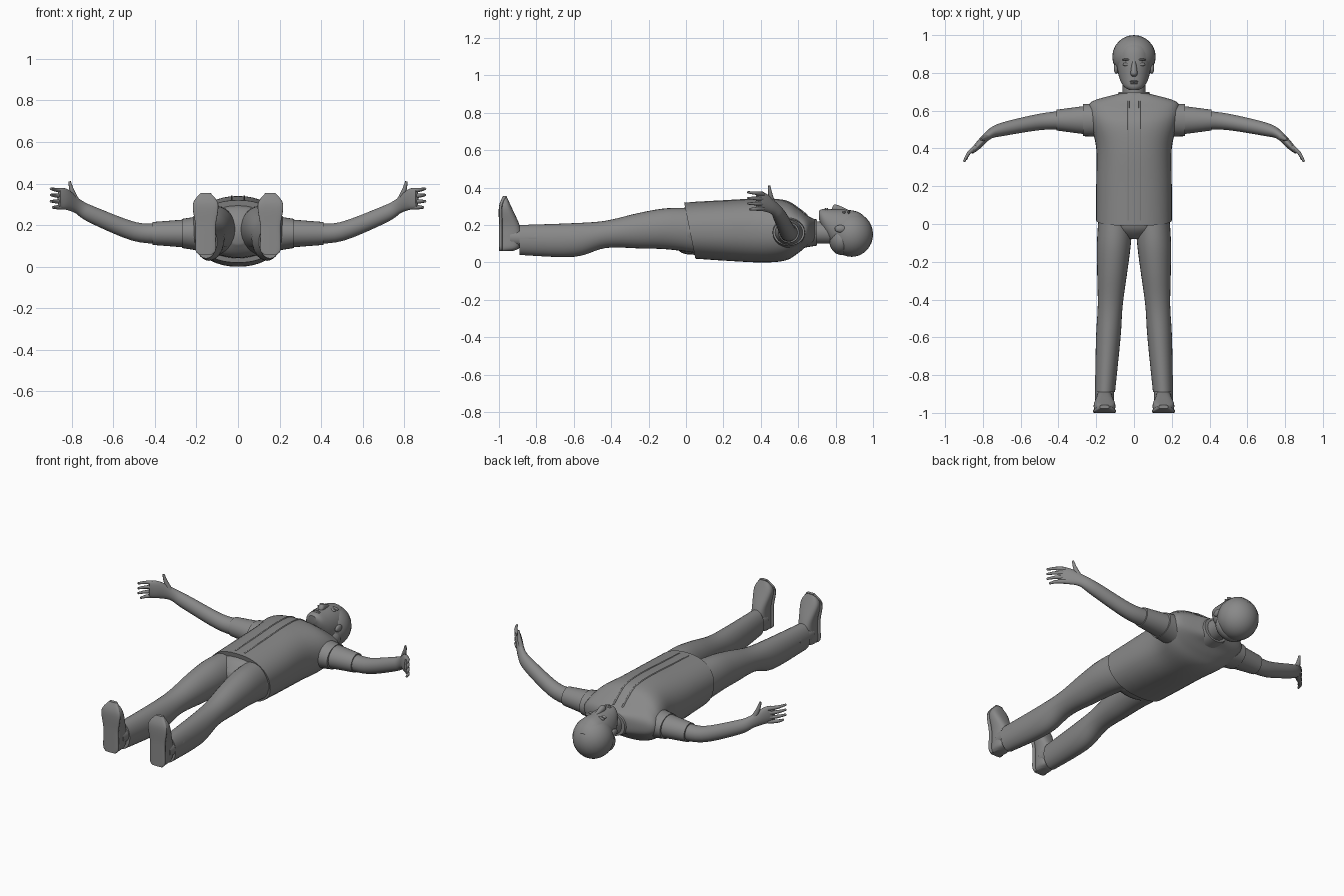
import bpy, bmesh, math
from mathutils import Vector

cube = bpy.data.objects.get("Cube")
if cube:
    bpy.data.objects.remove(cube, do_unlink=True)

colour = (0.25, 0.25, 0.25, 1)
grey = bpy.data.materials.new("plain grey")
grey.use_nodes = True
grey.diffuse_color = colour
grey.node_tree.nodes["Principled BSDF"].inputs["Base Color"].default_value = colour

X, Y, Z = Vector((1, 0, 0)), Vector((0, 1, 0)), Vector((0, 0, 1))


def finish(name, bm, mirror):
    bmesh.ops.recalc_face_normals(bm, faces=bm.faces)
    mesh = bpy.data.meshes.new(name)
    bm.to_mesh(mesh)
    bm.free()
    mesh.materials.append(grey)
    obj = bpy.data.objects.new(name, mesh)
    bpy.context.collection.objects.link(obj)
    bpy.ops.object.select_all(action="DESELECT")
    obj.select_set(True)
    bpy.context.view_layer.objects.active = obj
    bpy.ops.object.shade_smooth_by_angle(angle=math.radians(42))
    if mirror:
        obj.modifiers.new("Mirror", "MIRROR")


def smooth_rings(rings, steps=5):
    """Fill in rings between the given ones along a smooth curve."""
    filled = []
    last = len(rings) - 1
    for i in range(last):
        before, start = rings[max(0, i - 1)], rings[i]
        end, after = rings[i + 1], rings[min(last, i + 2)]
        for step in range(steps):
            t = step / steps
            ring = []
            for a, b, c, d in zip(before, start, end, after):
                slope_in, slope_out = (c - a) / 2, (d - b) / 2
                rise = c - b
                ring.append(b + slope_in * t + (3 * rise - 2 * slope_in - slope_out) * t * t
                            + (slope_in + slope_out - 2 * rise) * t ** 3)
            filled.append(ring)
    return filled + [list(rings[last])]


def loft(name, rings, axis=None, up=Z, power=1.0, sides=28, mirror=False, dip=0):
    """Skin oval rings of x, y, z, half width, half height; dip slants the first one."""
    skew = [-dip] + [0] * (len(rings) - 1)
    rings = smooth_rings([(*ring, lean) for ring, lean in zip(rings, skew)])
    centres = [Vector(ring[:3]) for ring in rings]
    last = len(rings) - 1
    bm = bmesh.new()
    loops = []
    for i, (x, y, z, half_width, half_height, lean) in enumerate(rings):
        along = axis or (centres[min(i + 1, last)] - centres[max(i - 1, 0)]).normalized()
        rise = (up - along * up.dot(along)).normalized()
        side = along.cross(rise)
        loop = []
        for k in range(sides):
            angle = math.tau * k / sides
            c, s = math.cos(angle), math.sin(angle)
            c = math.copysign(abs(c) ** power, c)
            s = math.copysign(abs(s) ** power, s)
            offset = side * c * half_width + rise * s * half_height + along * s * lean
            loop.append(bm.verts.new(centres[i] + offset))
        loops.append(loop)
    for a, b in zip(loops, loops[1:]):
        for k in range(sides):
            j = (k + 1) % sides
            bm.faces.new((a[k], a[j], b[j], b[k]))
    bm.faces.new(loops[0])
    bm.faces.new(loops[-1])
    finish(name, bm, mirror)


def tube(name, points, start_radius, end_radius, up=Z):
    """Mirrored round tube that tapers evenly along its points."""
    rings = []
    for i, point in enumerate(points):
        radius = start_radius + (end_radius - start_radius) * i / (len(points) - 1)
        rings.append((*point, radius, radius))
    loft(name, rings, up=up, sides=12, mirror=True)


def blob(name, centre, size, mirror=False):
    bm = bmesh.new()
    bmesh.ops.create_uvsphere(bm, u_segments=24, v_segments=16, radius=1)
    for vert in bm.verts:
        vert.co = Vector(centre) + vert.co * Vector(size)
    finish(name, bm, mirror)


def level(z, rows):
    """Rings on the body's middle line, all at one height."""
    return [(0, y, z, half_width, half_height) for y, half_width, half_height in rows]


# Jacket body, with a hem that dips at the front
body_z = 0.17
jacket = level(body_z, [(.02, .2, .15), (.2, .2, .16), (.4, .2, .17), (.53, .23, .16),
                        (.6, .24, .12), (.65, .22, .08), (.69, .08, .06)])
loft("jacket", jacket, axis=Y, power=.88, sides=40, dip=.03)
loft("collar", level(.16, [(.64, .1, .08), (.7, .08, .07)]), axis=Y)
tube("jacket_front_edges", [(.03, y, z + half_height * .985)
                            for x, y, z, half_width, half_height in jacket[:-1]], .005, .005)

# Short sleeves and bare arms
arm_y, arm_z = .55, .16
loft("shoulder_caps", [(.14, arm_y, arm_z, .09, .09), (.27, arm_y, arm_z, .085, .07)],
     axis=X, mirror=True)
loft("sleeves", [(.22, arm_y, arm_z, .08, .07), (.41, arm_y, arm_z, .055, .055)],
     axis=X, mirror=True)
loft("arms", [(.37, arm_y, arm_z, .05, .05), (.5, .54, .17, .043, .045), (.7, .5, .25, .035, .04),
              (.77, .47, .29, .023, .035), (.83, .41, .325, .018, .05), (.86, .38, .33, .01, .045)],
     mirror=True)

# Fingers fan out from the palm
for i, finger in enumerate(("index", "middle", "ring", "little")):
    short = .01 if finger == "little" else 0
    root_z, tip_z = .365 - .026 * i, .375 - .03 * i
    tube(finger + "_fingers", [(.835, .41, root_z), (.875, .375, (root_z + tip_z) / 2),
                               (.9 - short, .33 + short, tip_z)], .013, .006)
tube("thumbs", [(.78, .46, .32), (.8, .45, .37), (.81, .445, .41)], .016, .006, up=Y)

# Trousers, with legs that spread towards the feet
loft("trouser_seat", level(body_z, [(.08, .19, .13), (-.02, .18, .12), (-.08, .05, .06)]), axis=Y)
legs = [(.06, .17, .09, .12), (-.1, .18, .09, .11), (-.25, .17, .08, .095),
        (-.43, .15, .066, .073), (-.6, .12, .065, .09), (-.89, .12, .053, .08)]
loft("trouser_legs", [(.1 - .06 * y, y, *rest) for y, *rest in legs], axis=-Y, mirror=True)

# Shoes stand upright: height, half width and upper side; the sole follows their underside
foot_x = .156
tube("ankles", [(foot_x, -.8, .13), (foot_x, -.94, .13)], .05, .05)
uppers, soles = [], []
for z, half_width, top in [(.06, .03, -.93), (.08, .045, -.89), (.14, .045, -.88),
                           (.2, .045, -.89), (.3, .057, -.935), (.355, .02, -.96)]:
    bottom = -1 + max(0, z - .3) * .4
    uppers.append((foot_x, (top + bottom) / 2, z, half_width, (top - bottom) / 2))
    soles.append((foot_x, bottom + .01, z, half_width + .004, .01))
loft("shoes", uppers, axis=Z, up=Y, power=.75, mirror=True)
loft("shoe_soles", soles, axis=Z, up=Y, power=.5, mirror=True)

# Neck, head and hair
loft("neck", level(.16, [(.62, .06, .06), (.77, .06, .06)]), axis=Y)
loft("head", [(0, .71, .255, .025, .02), (0, .73, .23, .055, .055), (0, .78, .19, .08, .095),
              (0, .86, .17, .093, .112), (0, .93, .16, .09, .105), (0, .985, .16, .04, .05)], axis=Y)
blob("hair", (0, .885, .15), (.115, .115, .12))
blob("hair_nape", (0, .83, .12), (.1, .065, .08))
loft("nose", [(0, .87, .27, .008, .01), (0, .8, .29, .018, .02), (0, .78, .28, .01, .01)], axis=Y)
blob("eyes", (.04, .845, .268), (.02, .009, .008), True)
blob("eyebrows", (.04, .87, .268), (.024, .006, .01), True)
blob("ears", (.095, .825, .18), (.012, .03, .02), True)
for lip, y in (("upper_lip", .755), ("lower_lip", .745)):
    blob(lip, (0, y, .282), (.022, .005, .01))
